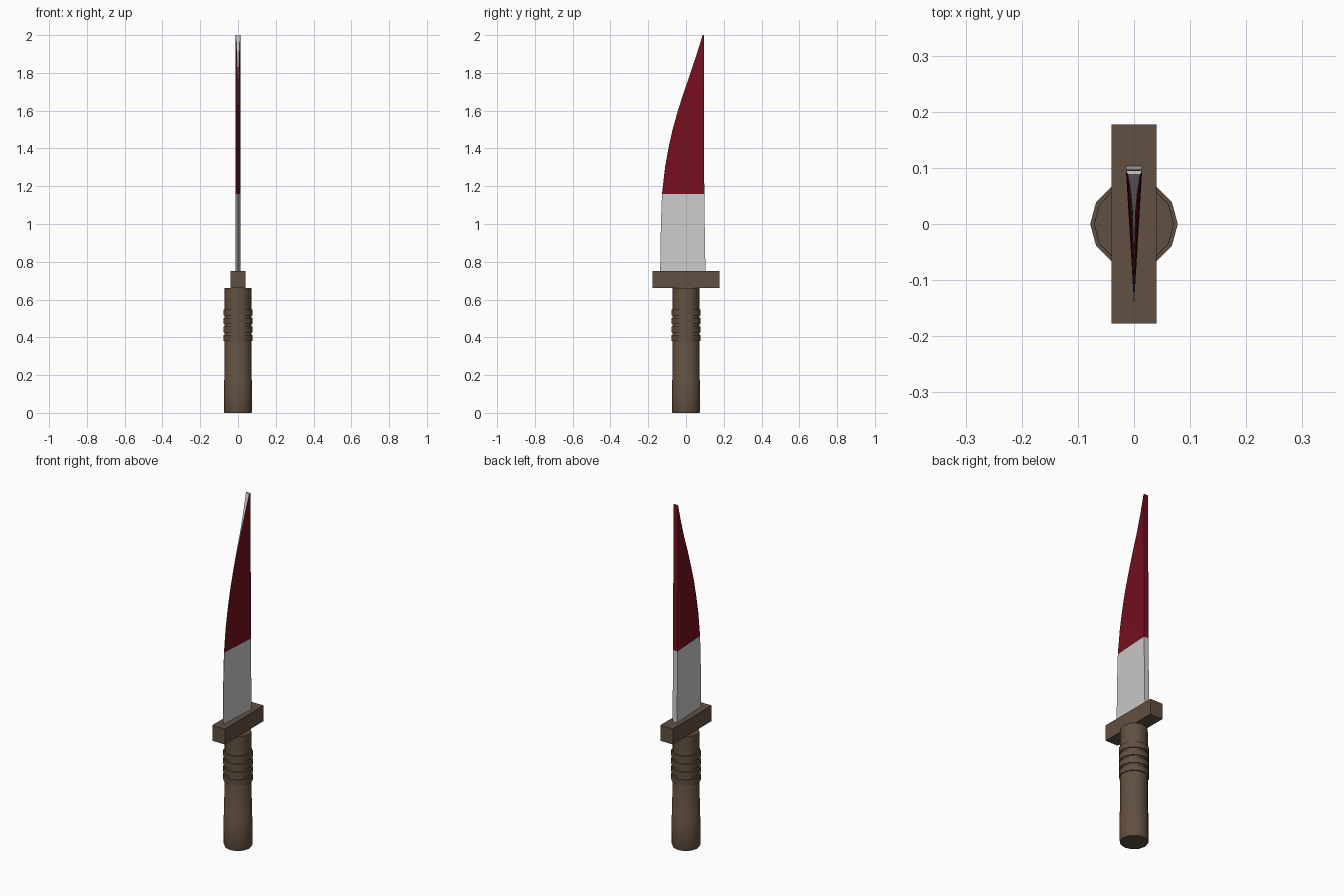
import bpy, bmesh, math

if "Cube" in bpy.data.objects:
    bpy.data.objects.remove(bpy.data.objects["Cube"])


def material(name, rgb):
    m = bpy.data.materials.new(name)
    m.diffuse_color = (*rgb, 1)
    m.use_nodes = True
    m.node_tree.nodes["Principled BSDF"].inputs["Base Color"].default_value = m.diffuse_color
    return m


brown = material("brown_leather", (0.12, 0.08, 0.053))
red = material("dark_red", (0.18, 0.005, 0.013))
steel = material("steel", (0.62, 0.62, 0.62))


def finish(name, bm, mats):
    bmesh.ops.recalc_face_normals(bm, faces=bm.faces)
    me = bpy.data.meshes.new(name)
    bm.to_mesh(me)
    bm.free()
    ob = bpy.data.objects.new(name, me)
    bpy.context.collection.objects.link(ob)
    for m in mats:
        me.materials.append(m)
    return ob


def lathe(name, profile, sides=12):
    """Turn a (radius, z) profile about z and cap both ends."""
    bm = bmesh.new()
    rings = []
    for r, z in profile:
        rings.append([bm.verts.new((r * math.cos(2 * math.pi * i / sides),
                                    r * math.sin(2 * math.pi * i / sides), z))
                      for i in range(sides)])
    for a, b in zip(rings, rings[1:]):
        for i in range(sides):
            j = (i + 1) % sides
            bm.faces.new((a[i], a[j], b[j], b[i]))
    bm.faces.new(rings[0])
    bm.faces.new(rings[-1])
    ob = finish(name, bm, [brown])
    bpy.ops.object.select_all(action='DESELECT')
    bpy.context.view_layer.objects.active = ob
    ob.select_set(True)
    bpy.ops.object.shade_smooth_by_angle(angle=math.radians(35))
    return ob


# Grip, slightly wider at the pommel
lathe("grip", [(0.072, 0), (0.075, 0.008), (0.075, 0.17), (0.0725, 0.175), (0.071, 0.66)])

# Four raised bands around the grip
for k in range(4):
    z = 0.38 + k * 0.0455
    lathe(f"grip_band_{k + 1}", [(0.078, z), (0.078, z + 0.032)])

# Crossguard
bm = bmesh.new()
bmesh.ops.create_cube(bm, size=1)
for v in bm.verts:
    v.co = (v.co.x * 0.08, v.co.y * 0.354, v.co.z * 0.09 + 0.705)
finish("crossguard", bm, [brown])

# Blade: wedge sections given as z, cutting edge y, spine y, edge half thickness
sections = [
    (0.75, -0.137, 0.103, 0.001), (1.0, -0.133, 0.099, 0.001),
    (1.16, -0.127, 0.097, 0.001), (1.3, -0.111, 0.096, 0.001),
    (1.4, -0.093, 0.096, 0.001), (1.5, -0.071, 0.096, 0.001),
    (1.6, -0.043, 0.095, 0.001), (1.7, -0.011, 0.095, 0.002),
    (1.8, 0.024, 0.095, 0.003), (1.9, 0.057, 0.095, 0.006),
    (2.0, 0.088, 0.095, 0.011),
]
bm = bmesh.new()
loops = []
for z, edge, spine, t in sections:
    loops.append([bm.verts.new(p) for p in
                  ((-t, edge, z), (t, edge, z), (0.0145, spine, z), (-0.0145, spine, z))])
for n, (a, b) in enumerate(zip(loops, loops[1:])):
    for i in range(4):
        j = (i + 1) % 4
        f = bm.faces.new((a[i], a[j], b[j], b[i]))
        # sides and spine of the upper blade are red, cutting edge stays steel
        f.material_index = 1 if n >= 2 and i != 0 else 0
bm.faces.new(loops[0])
bm.faces.new(loops[-1])
finish("blade", bm, [steel, red])
